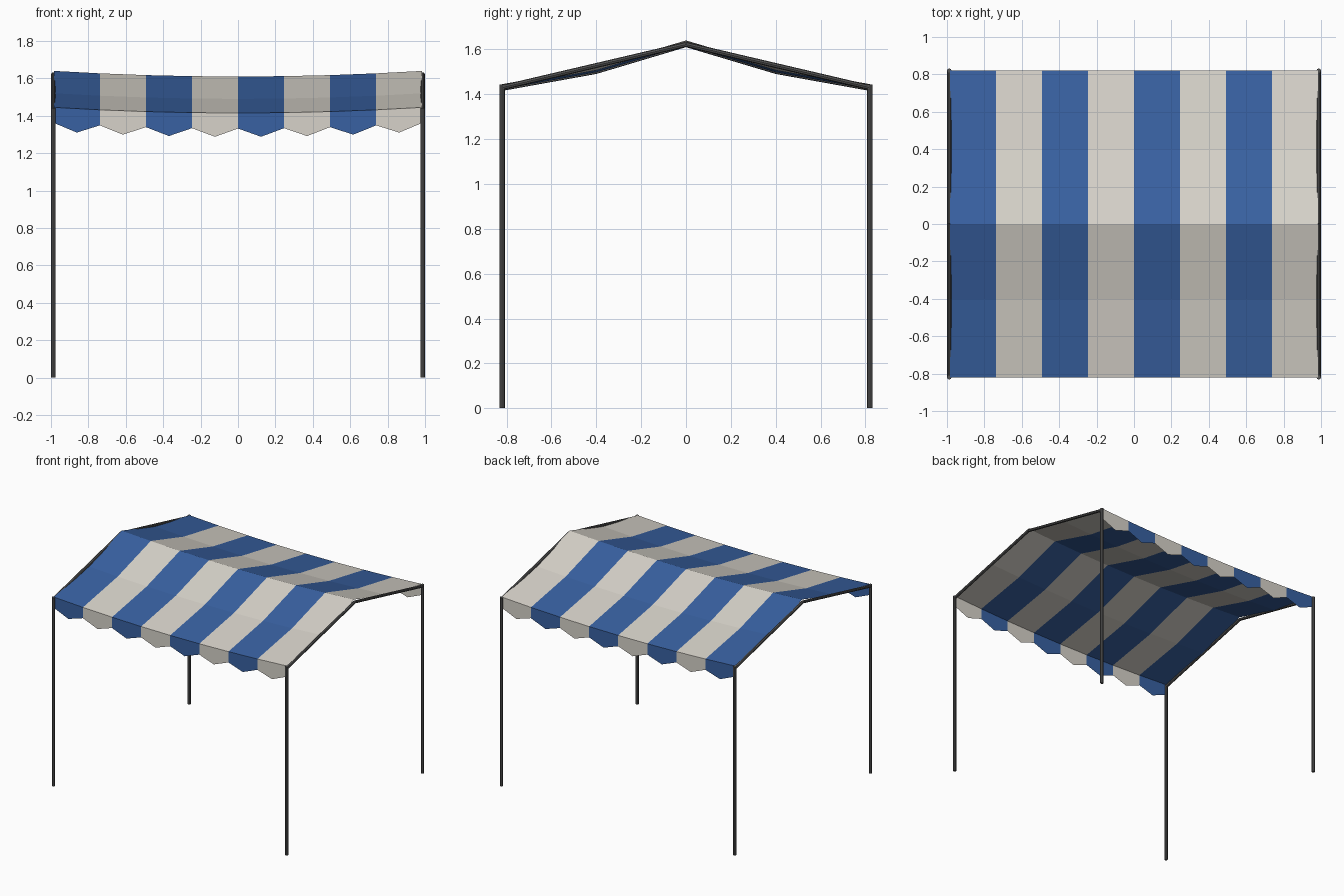
import bpy, bmesh
from mathutils import Vector

if "Cube" in bpy.data.objects:
    bpy.data.objects.remove(bpy.data.objects["Cube"])

HALF_X, HALF_Y = 0.985, 0.82
EAVE_Z, RIDGE_Z = 1.445, 1.64
STRIPES = 8
STEP = 2 * HALF_X / STRIPES


def material(name, rgb):
    m = bpy.data.materials.new(name)
    m.diffuse_color = (*rgb, 1)
    m.use_nodes = True
    m.node_tree.nodes["Principled BSDF"].inputs["Base Color"].default_value = m.diffuse_color
    return m


BLUE = material("blue_cloth", (0.04, 0.12, 0.36))
CREAM = material("cream_cloth", (0.68, 0.65, 0.59))
METAL = material("dark_metal", (0.09, 0.09, 0.09))


def sag(x):
    # cloth droops towards the middle of the span
    return -0.03 * (1 - (x / HALF_X) ** 2)


def finish(bm, name, mats):
    me = bpy.data.meshes.new(name)
    bm.to_mesh(me)
    bm.free()
    for m in mats:
        me.materials.append(m)
    ob = bpy.data.objects.new(name, me)
    bpy.context.collection.objects.link(ob)
    return ob


def bar(name, a, b, radius=0.012, sides=8):
    a, b = Vector(a), Vector(b)
    bm = bmesh.new()
    bmesh.ops.create_cone(bm, cap_ends=True, segments=sides, radius1=radius,
                          radius2=radius, depth=(b - a).length)
    ob = finish(bm, name, [METAL])
    ob.location = (a + b) / 2
    ob.rotation_mode = 'QUATERNION'
    ob.rotation_quaternion = Vector((0, 0, 1)).rotation_difference(b - a)
    return ob


# Striped roof cloth: eave, sagging middle, ridge, sagging middle, eave
mid_z = (EAVE_Z + RIDGE_Z) / 2 - 0.022
profile = [(-HALF_Y, EAVE_Z), (-0.4, mid_z), (0, RIDGE_Z), (0.4, mid_z), (HALF_Y, EAVE_Z)]
bm = bmesh.new()
xs = [-HALF_X + i * STEP for i in range(STRIPES + 1)]
grid = [[bm.verts.new((x, y, z + sag(x))) for y, z in profile] for x in xs]
for i in range(STRIPES):
    for j in range(len(profile) - 1):
        f = bm.faces.new((grid[i][j], grid[i + 1][j], grid[i + 1][j + 1], grid[i][j + 1]))
        f.material_index = i % 2
finish(bm, "roof_cloth", [BLUE, CREAM])

# Pointed valances hanging from both eaves
for side, label in ((-1, "front"), (1, "back")):
    bm = bmesh.new()
    for i in range(STRIPES):
        x0, x1 = xs[i], xs[i + 1]
        xm = (x0 + x1) / 2
        z0, z1 = EAVE_Z + sag(x0), EAVE_Z + sag(x1)
        outline = [(x0, z0), (x0, z0 - 0.083), (xm, (z0 + z1) / 2 - 0.128),
                   (x1, z1 - 0.083), (x1, z1)]
        if side > 0:
            outline.reverse()
        f = bm.faces.new([bm.verts.new((x, side * HALF_Y, z)) for x, z in outline])
        f.material_index = i % 2
    bmesh.ops.remove_doubles(bm, verts=bm.verts, dist=1e-4)
    finish(bm, label + "_valance", [BLUE, CREAM])

# Corner poles and sloping gable bars
for sx, xl in ((-1, "left"), (1, "right")):
    x = sx * 0.988
    for sy, yl in ((-1, "front"), (1, "back")):
        bar(f"{yl}_{xl}_pole", (x, sy * HALF_Y, 0), (x, sy * HALF_Y, 1.443))
        bar(f"{yl}_{xl}_gable_bar", (x, sy * HALF_Y, 1.43), (x, 0, 1.622), 0.011)
